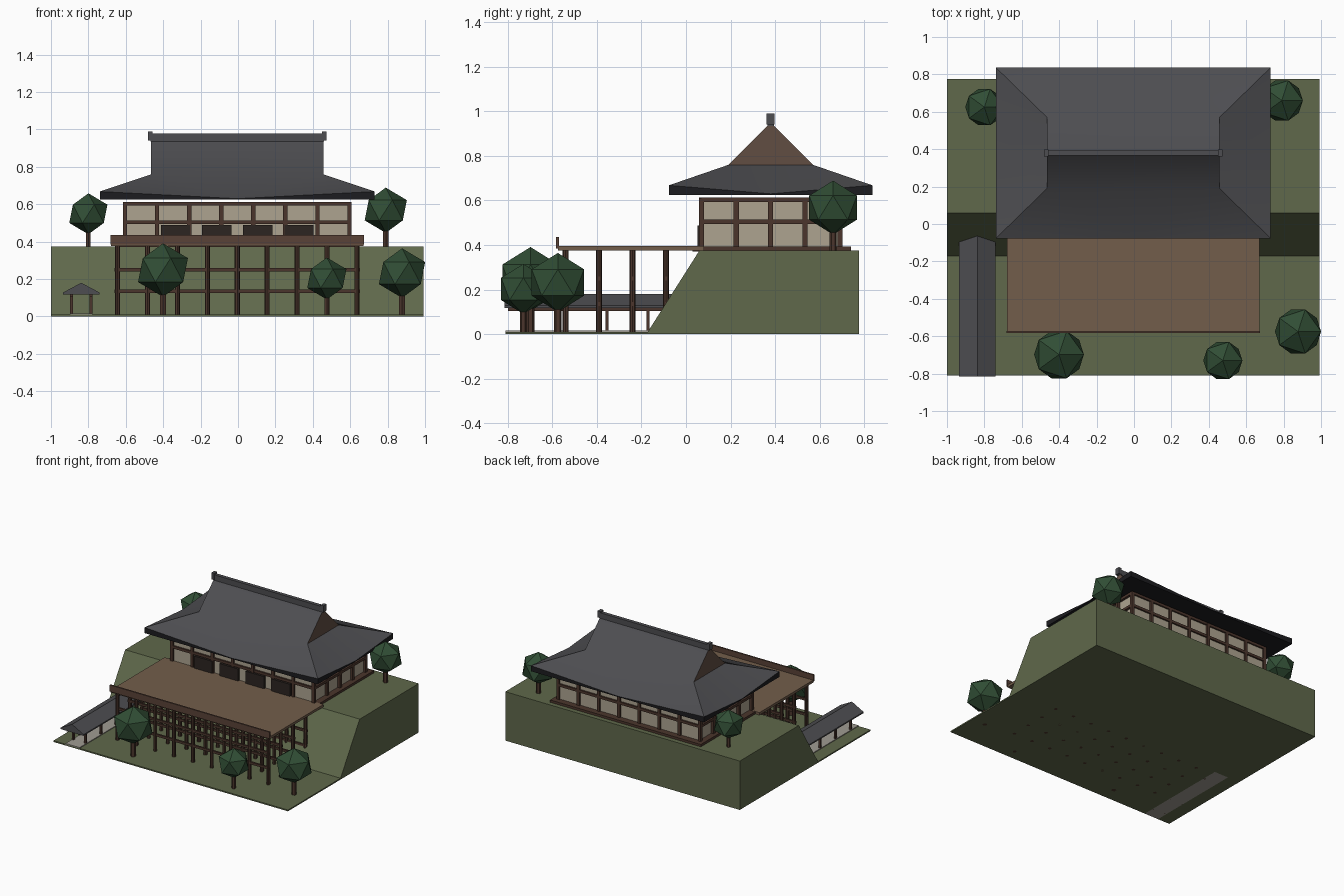
import bpy, bmesh, math

if "Cube" in bpy.data.objects:
    bpy.data.objects.remove(bpy.data.objects["Cube"])

CX = -0.004  # buildings sit a touch left of centre


def mat(name, r, g, b):
    m = bpy.data.materials.new(name)
    m.diffuse_color = (r, g, b, 1)
    m.use_nodes = True
    m.node_tree.nodes["Principled BSDF"].inputs["Base Color"].default_value = m.diffuse_color
    return m


GRASS = mat("grass", .115, .14, .07)
WOOD = mat("dark_wood", .07, .036, .025)
DECK = mat("deck_wood", .17, .11, .07)
BEAM = mat("rail_wood", .10, .055, .038)
PLASTER = mat("plaster", .42, .37, .28)
TILE = mat("roof_tile", .075, .075, .082)
DARK = mat("shadow_dark", .012, .012, .014)
DOOR = mat("door_dark", .025, .018, .015)
GABLE = mat("gable_wood", .12, .075, .055)
LEAF = mat("leaves", .03, .075, .035)
STONE = mat("stone", .35, .33, .29)


def mesh(name, verts, faces, *mats):
    me = bpy.data.meshes.new(name)
    me.from_pydata(verts, [], faces)
    bm = bmesh.new()
    bm.from_mesh(me)
    bmesh.ops.recalc_face_normals(bm, faces=bm.faces)
    bm.to_mesh(me)
    bm.free()
    for m in mats:
        me.materials.append(m)
    ob = bpy.data.objects.new(name, me)
    bpy.context.collection.objects.link(ob)
    return ob


def box(name, x, y, z, m):
    v = [(a, b, c) for a in x for b in y for c in z]
    f = [(0, 1, 3, 2), (4, 6, 7, 5), (0, 4, 5, 1), (2, 3, 7, 6), (0, 2, 6, 4), (1, 5, 7, 3)]
    return mesh(name, v, f, m)


def post(name, x, y, z0, z1, w, m=WOOD):
    return box(name, (x - w / 2, x + w / 2), (y - w / 2, y + w / 2), (z0, z1), m)


def cyl(name, x, y, z0, z1, r, sides, m):
    bpy.ops.mesh.primitive_cylinder_add(vertices=sides, radius=r, depth=z1 - z0,
                                        location=(x, y, (z0 + z1) / 2))
    ob = bpy.context.object
    ob.name = name
    ob.data.materials.append(m)
    return ob


def prism(name, profile, axis, a, b, m):
    # extrude a closed 2D profile along x or y
    n = len(profile)
    put = (lambda t, p: (t, p[0], p[1])) if axis == "x" else (lambda t, p: (p[0], t, p[1]))
    v = [put(t, p) for t in (a, b) for p in profile]
    f = [tuple(range(n)), tuple(range(n, 2 * n))]
    f += [(i, (i + 1) % n, n + (i + 1) % n, n + i) for i in range(n)]
    return mesh(name, v, f, m)


# Ground and hillside
box("ground", (-1, .991), (-.81, .776), (0, .01), GRASS)
prism("hillside", [(-.175, .005), (.06, .375), (.776, .375), (.776, .005)], "x", -1, .991, GRASS)

# Stage on tall columns
box("stage_deck", (CX - .675, CX + .675), (-.575, .08), (.376, .395), DECK)
box("stage_front_rail", (CX - .678, CX + .678), (-.583, -.571), (.385, .436), BEAM)
for y in (-.54, -.39, -.24, -.09):
    for i in range(9):
        cyl("stage_column", CX + (i - 4) * .16, y, 0, .378, .0135, 8, WOOD)
    for z in (.135, .25):
        box("stage_tie_beam", (CX - .655, CX + .655), (y - .007, y + .007), (z - .009, z + .009), WOOD)

# Main hall body
YC = .38
box("hall_floor", (CX - .64, CX + .64), (.03, .74), (.372, .393), WOOD)
box("hall_walls", (CX - .592, CX + .592), (.07, .69), (.39, .61), PLASTER)
for i in range(8):
    for y in (.069, .691):
        post("hall_post", CX + (i - 3.5) * .1715, y, .39, .612, .023)
for s in (-1, 1):
    for j in (-1, 0, 1):
        post("hall_side_post", CX + s * .6, YC + j * .1545, .39, .612, .023)
    for z in (.504, .603):
        box("hall_long_beam", (CX - .605, CX + .605), (YC + s * .312 - .01, YC + s * .312 + .01),
            (z - .01, z + .01), WOOD)
        box("hall_side_beam", (CX + s * .6 - .01, CX + s * .6 + .01), (.069, .691),
            (z - .01, z + .01), WOOD)
for x in (-.33, -.11, .11, .33):
    box("hall_door", (CX + x - .078, CX + x + .078), (.052, .07), (.39, .488), DOOR)

# Hip-and-gable roof with raised corners
EX, EY, GX, GY = .735, .457, .461, .19
ring = [(-1, -1), (0, -1), (1, -1), (1, 0), (1, 1), (0, 1), (-1, 1), (-1, 0)]
v = [(CX + a * EX, YC + b * EY, .668 if a and b else .63) for a, b in ring]
v += [(CX + a * EX, YC + b * EY, .625) for a, b in ring]
v += [(CX + a * GX, YC + b * GY, .76) for a, b in ring[::2]]
v += [(CX - GX, YC, .95), (CX + GX, YC, .95)]
f = []
for k in range(4):
    c, mid, n = 2 * k, 2 * k + 1, (2 * k + 2) % 8
    u, w = 16 + k, 16 + (k + 1) % 4
    f += [(c, mid, u), (mid, w, u), (mid, n, w)]
f += [(16, 17, 21, 20), (18, 19, 20, 21)]
tile_count = len(f)
f += [(17, 18, 21), (19, 16, 20)]
f += [(i, (i + 1) % 8, 8 + (i + 1) % 8, 8 + i) for i in range(8)]
f += [tuple(range(8, 16))]
roof = mesh("hall_roof", v, f, TILE, GABLE, DARK)
for i, p in enumerate(roof.data.polygons):
    p.material_index = 0 if i < tile_count else 1 if i < tile_count + 2 else 2
bpy.context.view_layer.objects.active = roof
roof.select_set(True)
bpy.ops.object.shade_smooth_by_angle(angle=math.radians(30))
roof.select_set(False)

# Ridge with end caps
box("roof_ridge", (CX - .465, CX + .465), (YC - .014, YC + .014), (.935, .978), TILE)
for s in (-1, 1):
    x = CX + s * .464
    box("ridge_end", (x - .012, x + .012), (YC - .018, YC + .018), (.94, .99), TILE)

# Covered walkway at the front left
WX = -.838
box("walkway_floor", (WX - .06, WX + .06), (-.81, -.05), (0, .016), STONE)
prism("walkway_roof", [(WX - .098, .118), (WX - .098, .128), (WX, .18), (WX + .098, .128), (WX + .098, .118)],
      "y", -.815, -.03, TILE)
for s in (-1, 1):
    for y in (-.17, -.355, -.54, -.725):
        post("walkway_post", WX + s * .052, y, 0, .12, .014)
    box("walkway_beam", (WX + s * .052 - .007, WX + s * .052 + .007), (-.8, -.05), (.105, .12), WOOD)

# Trees: x, y, crown height, crown radius, base height
for x, y, z, r, base in [(-.401, -.698, .248, .149, 0), (.877, -.575, .232, .138, 0),
                         (.475, -.73, .203, .117, 0), (.79, .66, .568, .126, .37),
                         (-.8, .625, .549, .114, .37)]:
    cyl("tree_trunk", x, y, base, z - r * .5, r * .125, 6, WOOD)
    bpy.ops.mesh.primitive_ico_sphere_add(subdivisions=1, radius=r, location=(x, y, z))
    crown = bpy.context.object
    crown.name = "tree_crown"
    crown.scale.z = .96
    crown.data.materials.append(LEAF)
